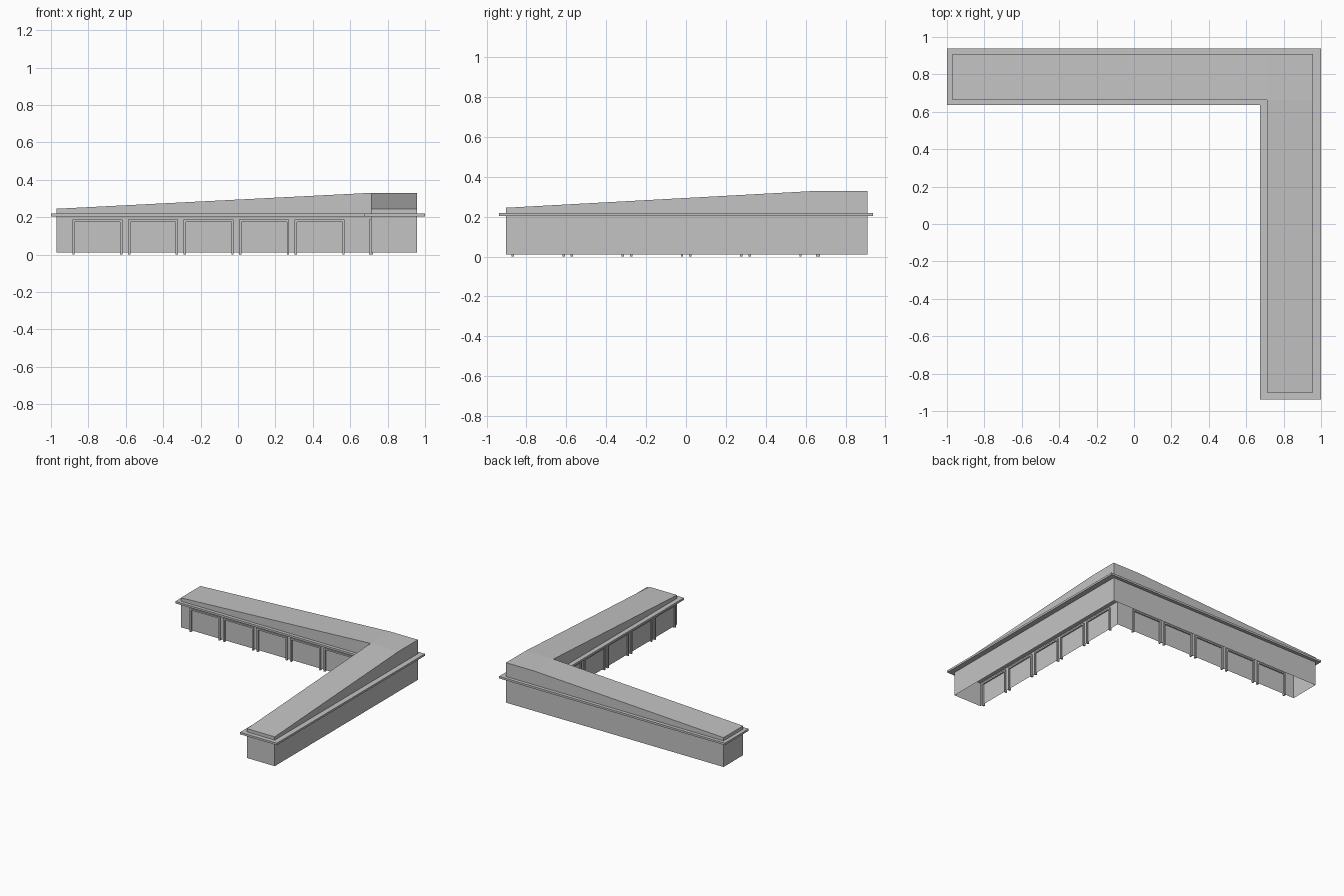
import bpy
import bmesh

cube = bpy.data.objects.get("Cube")
if cube:
    bpy.data.objects.remove(cube, do_unlink=True)

grey = bpy.data.materials.new("plain grey")
grey.use_nodes = True
colour = (0.55, 0.55, 0.55, 1)
grey.diffuse_color = colour
grey.node_tree.nodes["Principled BSDF"].inputs["Base Color"].default_value = colour


def finish(bm, name):
    bmesh.ops.recalc_face_normals(bm, faces=bm.faces)
    mesh = bpy.data.meshes.new(name)
    bm.to_mesh(mesh)
    bm.free()
    mesh.materials.append(grey)
    obj = bpy.data.objects.new(name, mesh)
    bpy.context.collection.objects.link(obj)
    return obj


def l_shape(name, left, inner_x, right, front, inner_y, back, low, top, caps):
    """L-shaped prism; top gives the height at the wing ends and at the corner."""
    end, peak = top
    plan = [(left, inner_y, end), (inner_x, inner_y, peak),
            (inner_x, front, end), (right, front, end),
            (right, inner_y, peak), (right, back, peak),
            (inner_x, back, peak), (left, back, end)]
    bm = bmesh.new()
    lower = [bm.verts.new((x, y, low)) for x, y, z in plan]
    upper = [bm.verts.new(p) for p in plan]
    for i in range(len(plan)):
        j = (i + 1) % len(plan)
        bm.faces.new((lower[i], lower[j], upper[j], upper[i]))
    rings = {"top": upper, "bottom": lower}
    for cap in caps:
        a, b, c, d, e, f, g, h = rings[cap]
        for quad in ((a, b, g, h), (b, c, d, e), (b, e, f, g)):
            bm.faces.new(quad)
    return finish(bm, name)


def box(bm, lo, hi):
    geom = bmesh.ops.create_cube(bm, size=1)
    for v in geom["verts"]:
        v.co = [l if c < 0 else h for c, l, h in zip(v.co, lo, hi)]


# Hollow walls, overhanging eave and sloping roof
plan = (-0.97, 0.711, 0.957, -0.902, 0.662, 0.91)
l_shape("walls", *plan, 0.01, (0.205, 0.205), [])
l_shape("eave", -1, 0.674, 1, -0.937, 0.635, 0.937, 0.203, (0.219, 0.219), ["top", "bottom"])
l_shape("roof", *plan, 0.217, (0.245, 0.33), ["top"])

# Door frames along the two courtyard walls
WIDTH, STEP, BAR, HEIGHT, DEPTH = 0.267, 0.297, 0.012, 0.187, 0.01


def door_frames(name, start, wall, along_x):
    for n in range(5):
        s = start + n * STEP
        e = s + WIDTH
        bm = bmesh.new()
        for u0, u1, z0, z1 in ((s, s + BAR, 0, HEIGHT), (e - BAR, e, 0, HEIGHT),
                               (s + BAR, e - BAR, HEIGHT - BAR, HEIGHT)):
            lo, hi = (u0, wall - DEPTH, z0), (u1, wall + DEPTH, z1)
            if not along_x:
                lo, hi = (lo[1], lo[0], z0), (hi[1], hi[0], z1)
            box(bm, lo, hi)
        finish(bm, f"{name}_{n + 1}")


door_frames("back_wing_door_frame", -0.885, 0.662, True)
door_frames("side_wing_door_frame", -0.875, 0.711, False)
